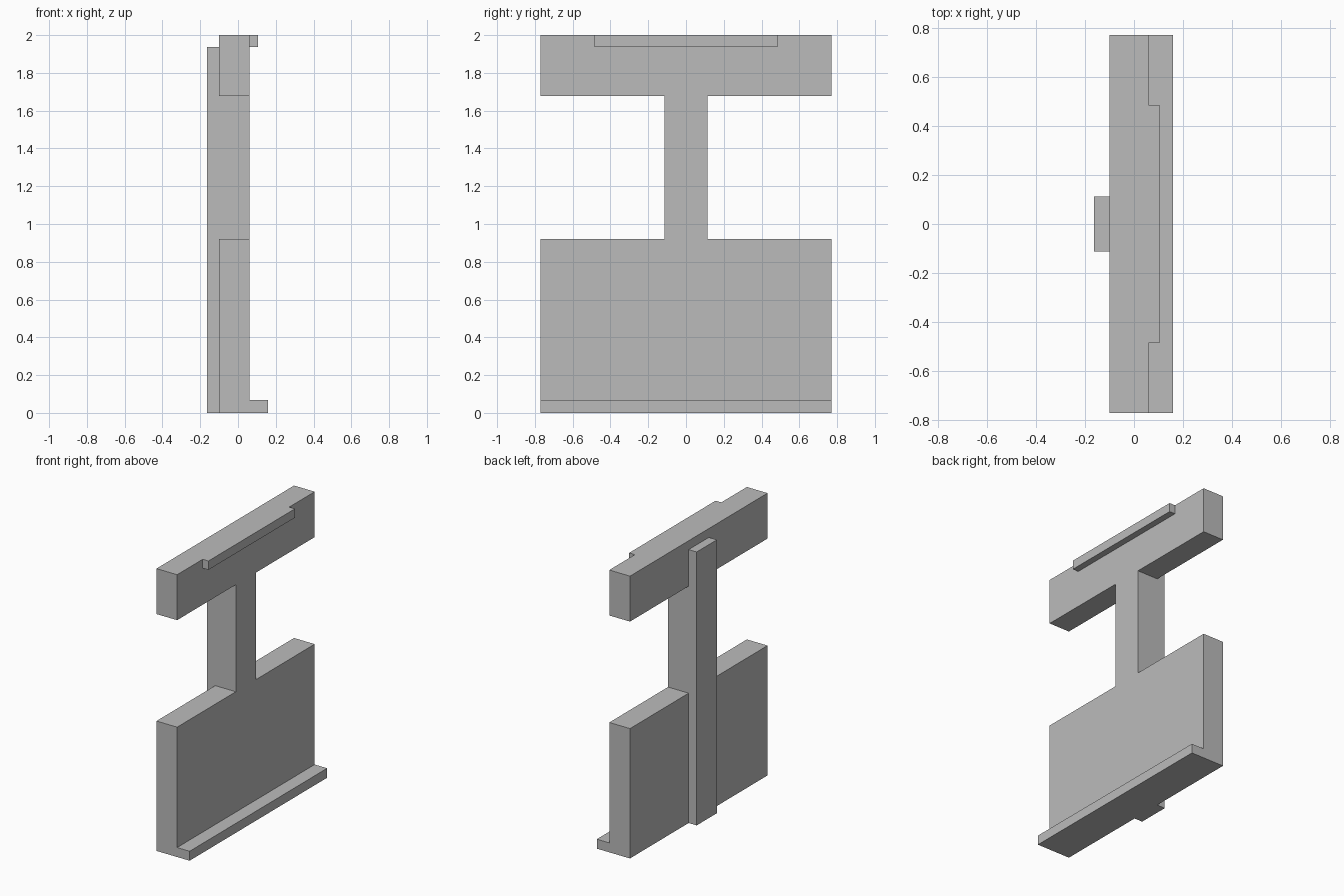
import bpy
import bmesh

cube = bpy.data.objects.get("Cube")
if cube:
    bpy.data.objects.remove(cube, do_unlink=True)

# Single grey material
grey = bpy.data.materials.new("plain grey")
grey.use_nodes = True
colour = (0.5, 0.5, 0.5, 1.0)
grey.diffuse_color = colour
grey.node_tree.nodes["Principled BSDF"].inputs["Base Color"].default_value = colour

BACK, FACE = -0.1, 0.062   # x of the main plate's two sides
HALF_W, HALF_POST = 0.77, 0.113
TOP, LEDGE = 2.0, 1.937


def extrude_profile(name, outline, x0, x1):
    """Extrude a (y, z) outline from x0 to x1."""
    bm = bmesh.new()
    face = bm.faces.new([bm.verts.new((x0, y, z)) for y, z in outline])
    result = bmesh.ops.extrude_face_region(bm, geom=[face])
    moved = [v for v in result["geom"] if isinstance(v, bmesh.types.BMVert)]
    bmesh.ops.translate(bm, verts=moved, vec=(x1 - x0, 0, 0))
    bmesh.ops.recalc_face_normals(bm, faces=bm.faces)
    mesh = bpy.data.meshes.new(name)
    bm.to_mesh(mesh)
    bm.free()
    mesh.materials.append(grey)
    obj = bpy.data.objects.new(name, mesh)
    bpy.context.collection.objects.link(obj)
    return obj


def slab(name, half_width, z0, z1, x0, x1):
    outline = [(-half_width, z0), (half_width, z0), (half_width, z1), (-half_width, z1)]
    return extrude_profile(name, outline, x0, x1)


# Main plate: wide lower panel, narrow neck and top crossbar in one outline
side = [(HALF_W, 0), (HALF_W, 0.92), (HALF_POST, 0.92),
        (HALF_POST, 1.678), (HALF_W, 1.678), (HALF_W, TOP)]
outline = side + [(-y, z) for y, z in reversed(side)]
extrude_profile("main_plate", outline, BACK, FACE)

# Rear post, and the two ledges on the opposite face
slab("rear_post", HALF_POST, 0, LEDGE, -0.163, BACK)
slab("bottom_ledge", HALF_W, 0, 0.067, FACE, 0.16)
slab("top_ledge", 0.484, LEDGE, TOP, FACE, 0.107)
